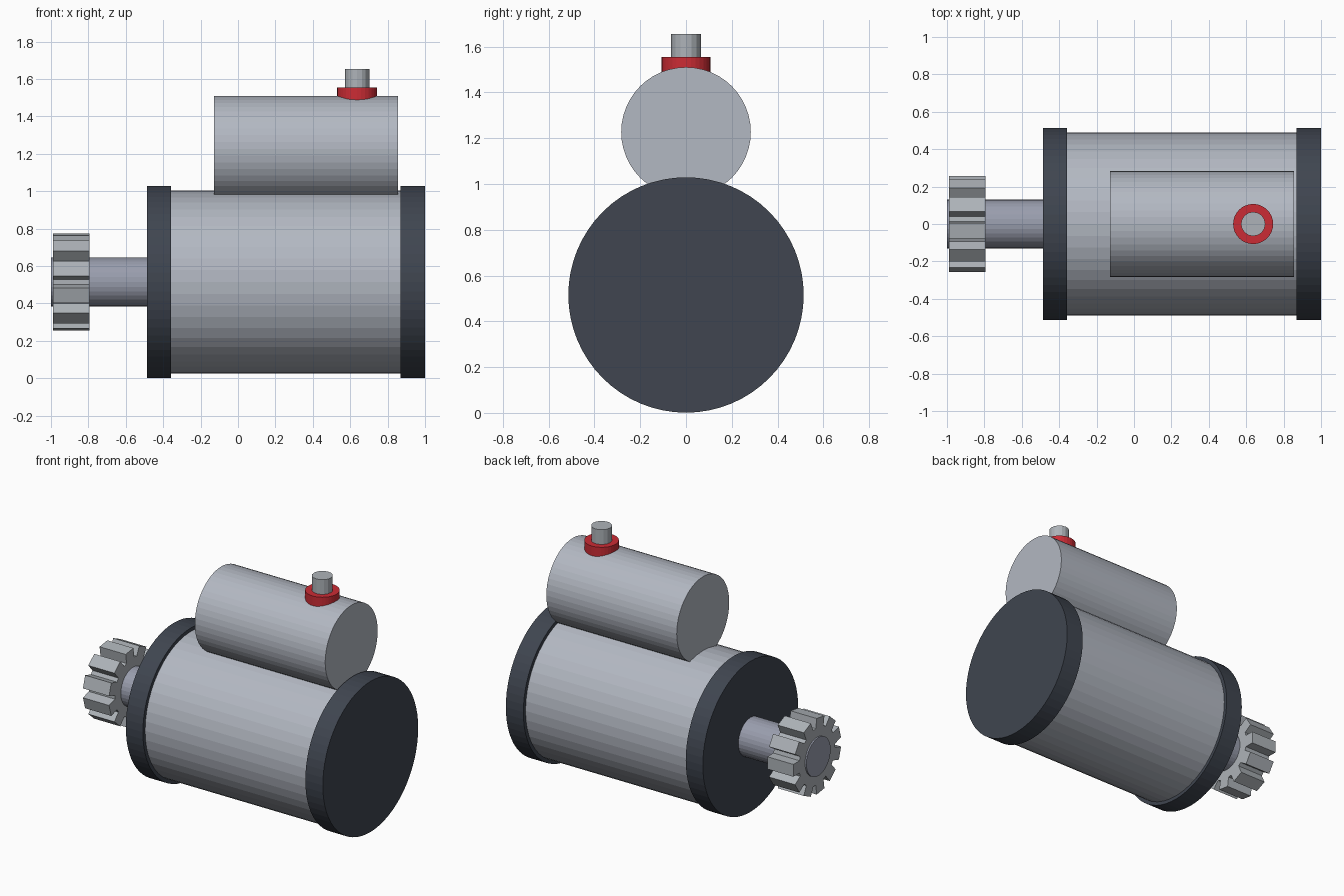
import bpy, bmesh
from math import sin, cos, pi
from mathutils import Matrix, Vector

cube = bpy.data.objects.get("Cube")
if cube:
    bpy.data.objects.remove(cube, do_unlink=True)


def material(name, rgb):
    m = bpy.data.materials.new(name)
    m.use_nodes = True
    m.diffuse_color = (*rgb, 1)
    m.node_tree.nodes["Principled BSDF"].inputs["Base Color"].default_value = (*rgb, 1)
    return m


steel = material("light steel", (0.45, 0.48, 0.54))
dark = material("dark cap", (0.05, 0.06, 0.08))
shaft_steel = material("blue grey shaft", (0.32, 0.34, 0.42))
gear_steel = material("gear steel", (0.42, 0.45, 0.48))
red = material("red insulator", (0.6, 0.025, 0.035))

AXIS_Z = 0.515


def make_object(name, bm, mat):
    bmesh.ops.recalc_face_normals(bm, faces=bm.faces)
    mesh = bpy.data.meshes.new(name)
    bm.to_mesh(mesh)
    bm.free()
    mesh.materials.append(mat)
    obj = bpy.data.objects.new(name, mesh)
    bpy.context.collection.objects.link(obj)
    return obj


def cylinder(name, mat, start, end, radius, sides):
    """Flat-shaded cylinder running between two points."""
    start, end = Vector(start), Vector(end)
    along = end - start
    turn = Matrix.Rotation(pi / 2, 4, "Y") if abs(along.x) > 0 else Matrix()
    bm = bmesh.new()
    bmesh.ops.create_cone(bm, cap_ends=True, segments=sides, radius1=radius, radius2=radius,
                          depth=along.length,
                          matrix=Matrix.Translation((start + end) / 2) @ turn)
    return make_object(name, bm, mat)


def along_x(name, mat, x0, x1, radius, z=AXIS_Z, sides=48):
    return cylinder(name, mat, (x0, 0, z), (x1, 0, z), radius, sides)


# Motor housing with its two end caps
along_x("motor_housing", steel, -0.42, 0.93, 0.49)
along_x("drive_end_cap", dark, -0.487, -0.358, 0.514, sides=64)
along_x("rear_end_cap", dark, 0.868, 1.0, 0.514, sides=64)

# Solenoid on top
along_x("solenoid", steel, -0.128, 0.856, 0.283, z=1.227)

# Output shaft
along_x("shaft", shaft_steel, -1.0, -0.45, 0.131, sides=32)


# Pinion gear: straight-sided teeth around a root circle, extruded along x
def pinion(name, mat, x0, x1, teeth, tip, root, half_width):
    bm = bmesh.new()
    ring = []
    for i in range(teeth):
        a = 2 * pi * i / teeth
        for r, w in ((root, -half_width), (tip, -half_width), (tip, half_width), (root, half_width)):
            y = r * cos(a) - w * sin(a)
            z = r * sin(a) + w * cos(a)
            ring.append(bm.verts.new((x0, y, AXIS_Z + z)))
    face = bm.faces.new(ring)
    out = bmesh.ops.extrude_face_region(bm, geom=[face])
    moved = [v for v in out["geom"] if isinstance(v, bmesh.types.BMVert)]
    bmesh.ops.translate(bm, verts=moved, vec=(x1 - x0, 0, 0))
    return make_object(name, bm, mat)


pinion("pinion_gear", gear_steel, -0.99, -0.793, 11, 0.256, 0.19, 0.042)

# Terminal stud with insulating collar
cylinder("terminal_collar", red, (0.637, 0, 1.43), (0.637, 0, 1.555), 0.107, 32)
cylinder("terminal_stud", gear_steel, (0.637, 0, 1.45), (0.637, 0, 1.655), 0.065, 16)
